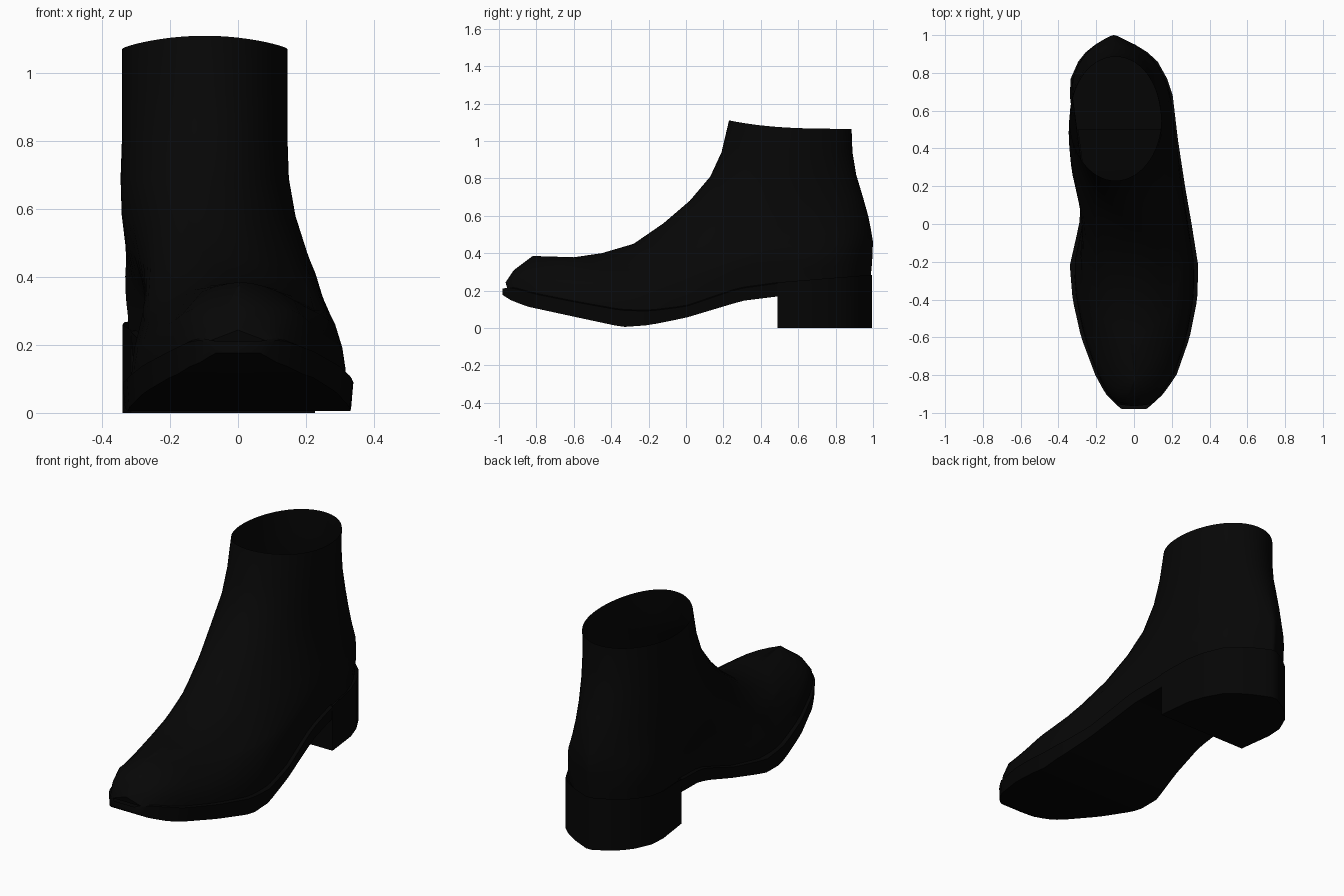
import bpy, bmesh, math

if "Cube" in bpy.data.objects:
    bpy.data.objects.remove(bpy.data.objects["Cube"])

# Profiles read along the length of the boot
PLAN = [(-1, -.04, .04), (-.96, -.09, .09), (-.9, -.15, .155), (-.8, -.205, .225), (-.6, -.28, .295),
        (-.4, -.325, .335), (-.22, -.34, .34), (0, -.29, .305), (.2, -.275, .27), (.45, -.31, .232),
        (.68, -.34, .205), (.77, -.335, .175), (.86, -.295, .125), (.91, -.255, .07), (.95, -.205, .005),
        (.98, -.155, -.06), (1, -.115, -.105)]
TOP = [(-1, .2), (-.96, .25), (-.92, .31), (-.82, .385), (-.6, .378), (-.45, .40), (-.28, .45),
       (-.12, .56), (.02, .68), (.13, .81), (.19, .94), (.23, 1.11), (.3, 1.6), (.5, 3), (1, 3)]
WELT = [(-1, .2), (-.93, .215), (-.8, .18), (-.6, .14), (-.35, .095), (-.2, .09), (0, .115),
        (.28, .21), (.5, .24), (1, .28)]
UNDER = [(-1, .19), (-.94, .15), (-.85, .115), (-.55, .05), (-.34, .005), (-.2, .015), (0, .055),
         (.3, .145), (.5, .17)]
BACK = [(.25, .985), (.35, .995), (.47, 1), (.62, .97), (.82, .91), (.94, .89), (1.07, .885)]


def interp(table, t, col=1):
    if t <= table[0][0]:
        return table[0][col]
    for a, b in zip(table, table[1:]):
        if t <= b[0]:
            return a[col] + (b[col] - a[col]) * (t - a[0]) / (b[0] - a[0])
    return table[-1][col]


def smooth(a, b, t):
    t = min(1, max(0, (t - a) / (b - a)))
    return t * t * (3 - 2 * t)


def plan(y):
    l, r = interp(PLAN, y, 1), interp(PLAN, y, 2)
    return (l + r) / 2, (r - l) / 2


def material(name, c):
    m = bpy.data.materials.new(name)
    m.diffuse_color = (c, c, c, 1)
    m.use_nodes = True
    m.node_tree.nodes["Principled BSDF"].inputs["Base Color"].default_value = m.diffuse_color
    return m


def loft(name, rings, mat, closed=True, cap_first=False):
    bm = bmesh.new()
    vs = [[bm.verts.new(p) for p in ring] for ring in rings]
    n = len(vs[0])
    for a, b in zip(vs, vs[1:]):
        for i in range(n if closed else n - 1):
            j = (i + 1) % n
            bm.faces.new((a[i], a[j], b[j], b[i]))
    if cap_first:
        bm.faces.new(vs[0])
    bmesh.ops.remove_doubles(bm, verts=bm.verts, dist=.0005)
    bmesh.ops.recalc_face_normals(bm, faces=bm.faces)
    me = bpy.data.meshes.new(name)
    bm.to_mesh(me)
    bm.free()
    ob = bpy.data.objects.new(name, me)
    bpy.context.collection.objects.link(ob)
    me.materials.append(mat)
    bpy.ops.object.select_all(action='DESELECT')
    ob.select_set(True)
    bpy.context.view_layer.objects.active = ob
    bpy.ops.object.shade_smooth_by_angle(angle=math.radians(40))
    return ob


leather = material("black_leather", .002)
rubber = material("black_rubber", .0015)

# Upper: rings from the welt to the ankle opening (front y, front z, back z)
RINGS = [(-.955, .21, .27), (-.965, .25, .31), (-.92, .31, .34), (-.82, .385, .37), (-.6, .378, .42),
         (-.45, .40, .46), (-.28, .45, .52), (-.12, .56, .60), (.02, .68, .70), (.13, .81, .82),
         (.19, .94, .94), (.23, 1.11, 1.065)]
N = 30
rings = []
for k, (yf, zf, zb) in enumerate(RINGS):
    yb = interp(BACK, zb)
    right, left = [], []
    for i in range(N + 1):
        v = (1 - math.cos(math.pi * i / N)) / 2
        y = yf + (yb - yf) * v
        flat = v if k < 9 else 1 - (1 - v) ** 3
        z = zf + (zb - zf) * flat
        # low rings follow the curve of the welt, but start on the instep line
        sag = interp(WELT, y) - (.21 + .07 * (y + .95) / 1.95)
        z += sag * (1 - smooth(.2, .55, zb - .07)) * (smooth(0, .12, v) if k else 1)
        z = min(z, interp(TOP, y)) if k else z
        # foot section: plan outline narrowing towards the instep line
        zw = interp(WELT, y)
        h = min(1, max(0, (z - zw) / max(.01, interp(TOP, y) - zw)))
        if i == 0 and k:
            h = 1
        mid, hw = plan(min(1, y + (1 - yb) * v ** 3))
        hw *= math.sqrt(1 - h * h) * (.94 + .06 * smooth(.25, .45, z))
        # ankle section: ellipse
        w = smooth(.34, .70, zb)
        er = .243 + .012 * (1 - smooth(.5, .85, zb))
        mid = mid * (1 - w) - .098 * w
        hw = hw * (1 - w) + er * math.sqrt(max(0, 1 - (2 * v - 1) ** 2)) * w
        right.append((mid + hw, y, z))
        left.append((mid - hw, y, z))
    rings.append(right + left[::-1])
loft("boot_upper", rings, leather)

# Sole: welt ledge, edge and underside from toe to heel breast
rings = []
M = 30
for i in range(M + 1):
    t = i / M
    y = -.98 + 1.48 * (t ** 1.3)
    mid, hw = plan(y)
    zt, zu = interp(WELT, y), interp(UNDER, y)
    rings.append([(mid + s * hw, y, z) for s, z in
                  ((-.92, zt + .006), (-1, zt), (-.98, zu), (0, zu), (.98, zu), (1, zt), (.92, zt + .006))])
loft("sole", rings, rubber, closed=False, cap_first=True)

# Heel block: rear outline with a straight front face
ys = [.49, .58, .68, .77, .82, .86, .91, .95, .98, .995]
outline = [(plan(y)[0] + plan(y)[1], y) for y in ys] + \
          [(plan(y)[0] - plan(y)[1], y) for y in reversed(ys)]
loft("heel", [[(x, y, 0) for x, y in outline],
              [(x, y, interp(WELT, y) + .005) for x, y in outline]], rubber, cap_first=True)
